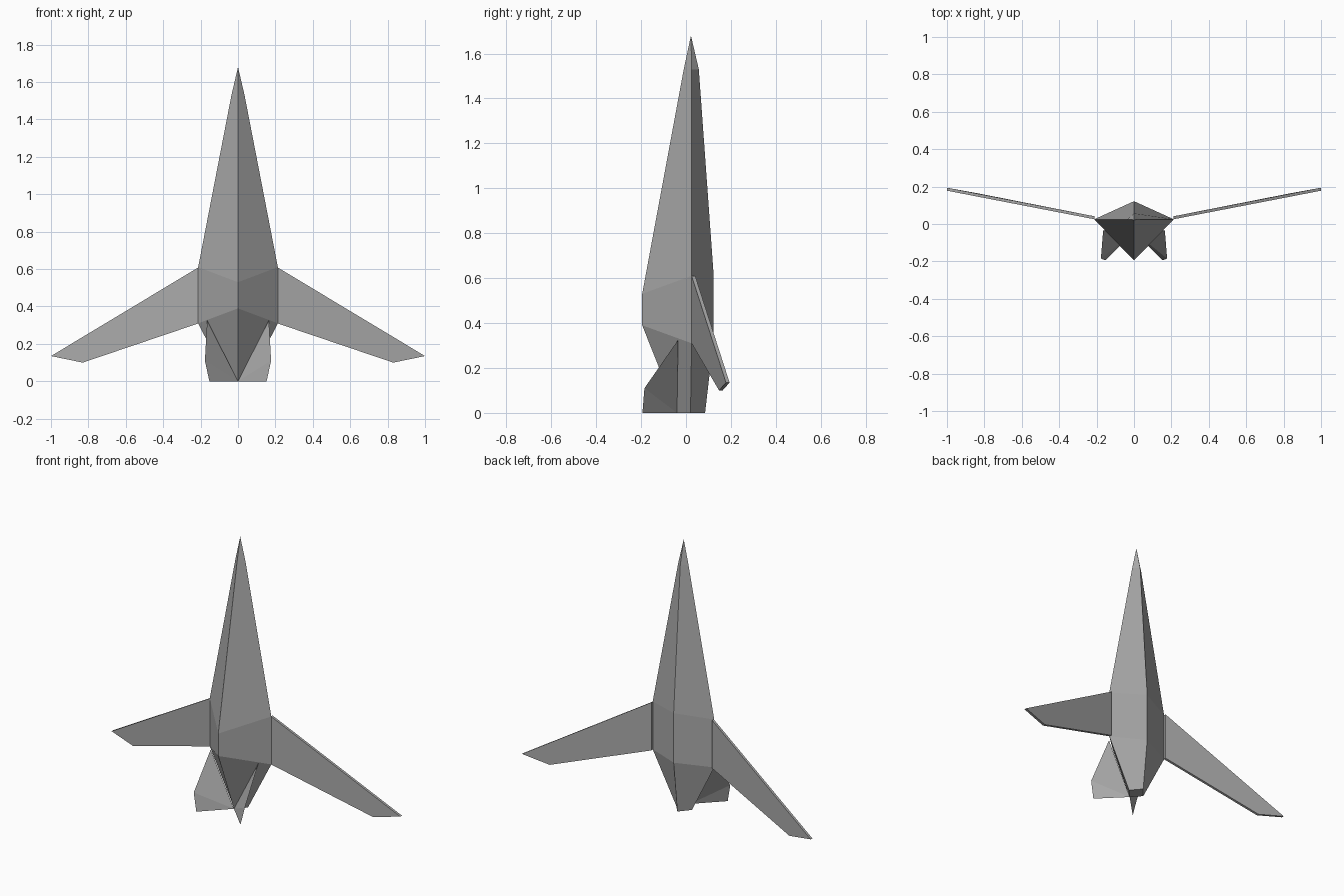
import bpy
import bmesh

cube = bpy.data.objects.get("Cube")
if cube:
    bpy.data.objects.remove(cube, do_unlink=True)

grey = bpy.data.materials.new("plain grey")
grey.use_nodes = True
colour = (0.4, 0.4, 0.4, 1)
grey.diffuse_color = colour
grey.node_tree.nodes["Principled BSDF"].inputs["Base Color"].default_value = colour


def finish(name, bm):
    """Turn a bmesh into a flat shaded grey object."""
    bmesh.ops.recalc_face_normals(bm, faces=bm.faces)
    mesh = bpy.data.meshes.new(name)
    bm.to_mesh(mesh)
    bm.free()
    mesh.materials.append(grey)
    obj = bpy.data.objects.new(name, mesh)
    bpy.context.collection.objects.link(obj)
    return obj


def loft(bm, rings):
    """Bridge a list of closed rings of equal size with quads."""
    rows = [[bm.verts.new(p) for p in ring] for ring in rings]
    for low, high in zip(rows, rows[1:]):
        for i in range(len(low)):
            j = (i + 1) % len(low)
            bm.faces.new((low[i], low[j], high[j], high[i]))
    return rows


def diamond(half_width, side_y, side_z, front_y, front_z, back_y, back_z):
    return [(0, front_y, front_z), (half_width, side_y, side_z),
            (0, back_y, back_z), (-half_width, side_y, side_z)]


# Fuselage: four-sided spindle with a pointed nose and a cut-off tail
bm = bmesh.new()
rows = loft(bm, [
    diamond(0.055, 0.02, 0, -0.04, 0, 0.085, 0),
    diamond(0.213, 0.025, 0.31, -0.195, 0.39, 0.122, 0.32),
    diamond(0.213, 0.025, 0.61, -0.195, 0.53, 0.122, 0.63),
    diamond(0.035, 0.025, 1.53, -0.01, 1.53, 0.057, 1.53),
])
bm.faces.new(rows[0])
nose = bm.verts.new((0, 0.022, 1.68))
for i in range(4):
    bm.faces.new((rows[-1][i], rows[-1][(i + 1) % 4], nose))
finish("fuselage", bm)

for side, sign in (("left", 1), ("right", -1)):
    # Wing: thin swept slab angled backwards
    outline = [(0.21, 0.025, 0.61), (1.0, 0.178, 0.135),
               (0.83, 0.147, 0.10), (0.21, 0.025, 0.31)]
    bm = bmesh.new()
    rows = loft(bm, [[(sign * x, y + depth, z) for x, y, z in outline]
                     for depth in (0, 0.016)])
    for row in rows:
        bm.faces.new(row)
    finish(side + "_wing", bm)

    # Tail fin: thin folded sheet splayed from the front tail edge
    bm = bmesh.new()
    root_top, tip_top, tip_low, root_low = [
        bm.verts.new((sign * x, y, z)) for x, y, z in
        ((0.165, -0.035, 0.325), (0.177, -0.185, 0.11),
         (0.153, -0.194, 0), (0, -0.04, 0))]
    bm.faces.new((root_top, tip_top, root_low))
    bm.faces.new((tip_top, tip_low, root_low))
    finish(side + "_tail_fin", bm)
